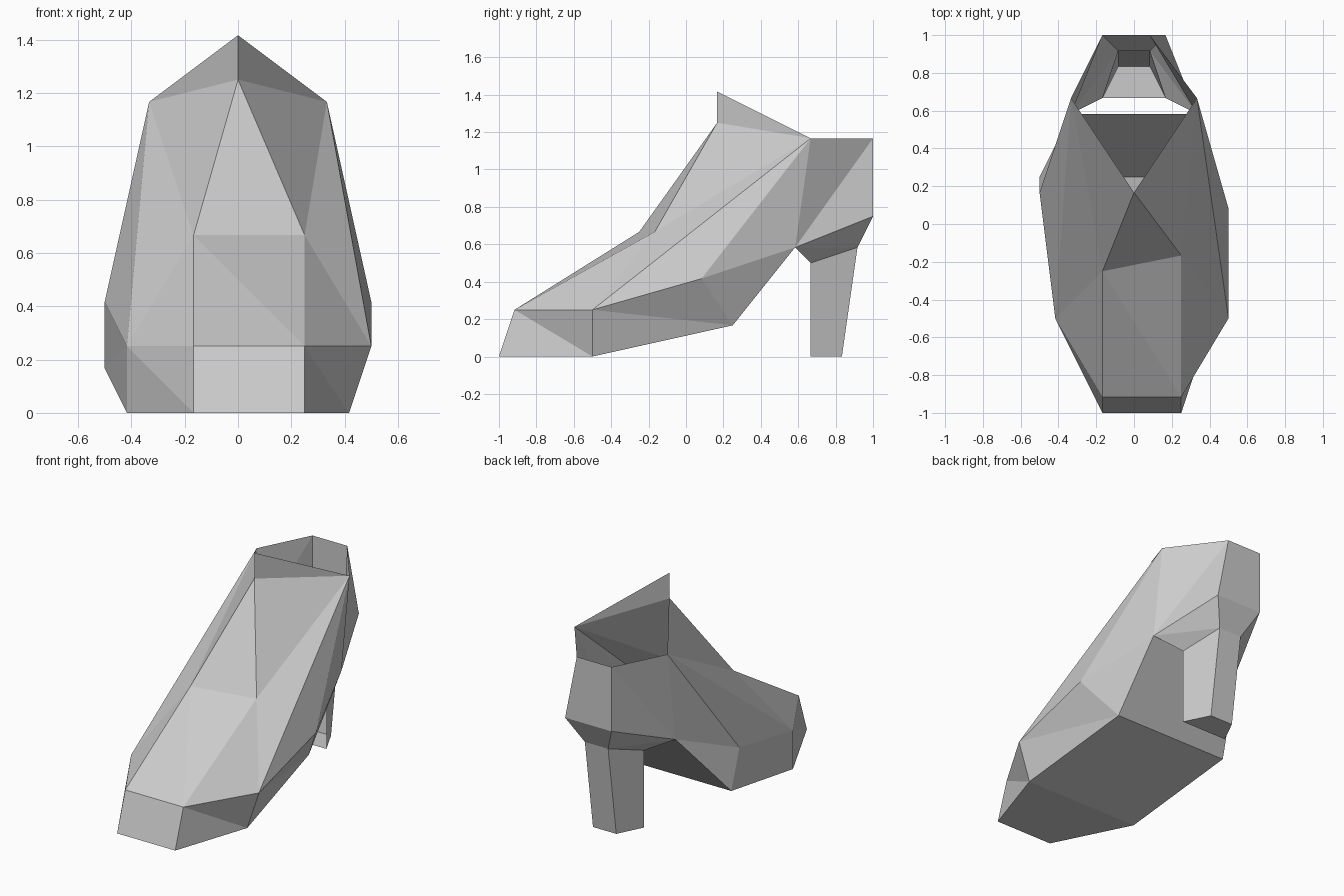
import bpy
from mathutils import Vector

cube = bpy.data.objects.get("Cube")
if cube:
    bpy.data.objects.remove(cube, do_unlink=True)

UNIT = 1 / 12
points = {}


def pair(name, left_x, right_x, y, z, right_y=None):
    """Store a left (+x) and right (-x) point, given in twelfths of a unit."""
    points[name + ".L"] = Vector((left_x, y, z)) * UNIT
    points[name + ".R"] = Vector((-right_x, y if right_y is None else right_y, z)) * UNIT


# Toe box, instep and ball of the foot
pair("toe_top", 3, 2, -11, 3)
pair("toe_base", 3, 2, -12, 0)
pair("instep", 3, 2, -2, 8, right_y=-3)
pair("ball_top", 6, 5, -6, 3)
pair("ball_base", 5, 5, -6, 0)
# Arch, ankle and back of the shoe
pair("arch_top", 6, 6, 1, 5, right_y=2)
pair("arch_base", 4, 6, 3, 2)
pair("arch_end", 4, 4, 7, 7)
pair("ankle", 4, 4, 8, 14)
pair("back_top", 1, 2, 12, 14)
pair("back_base", 2, 2, 12, 9)
# Heel post
pair("heel_front", 2, 2, 8, 6)
pair("heel_back", 1, 1, 11, 7)
pair("foot_front", 2, 2, 8, 0)
pair("foot_back", 1, 1, 10, 0)
# Throat and peak on the centre line
pair("throat", 0, 0, 2, 15)
pair("peak", 0, 0, 2, 17)

grey = bpy.data.materials.new("light_grey")
grey.use_nodes = True
color = (0.6, 0.6, 0.6, 1)
grey.diffuse_color = color
grey.node_tree.nodes["Principled BSDF"].inputs["Base Color"].default_value = color


def sides(*faces):
    """Repeat faces on both sides, turning the winding round on the right."""
    out = []
    for face in faces:
        names = face.split()
        out.append([n + ".L" for n in names])
        out.append([n + ".R" for n in reversed(names)])
    return out


def one_side(side, *faces):
    both = sides(*faces)
    return both[0::2] if side == "L" else both[1::2]


def span(low, high):
    """Panel joining the two sides between a pair of points and the next."""
    return [low + ".L", low + ".R", high + ".R", high + ".L"]


def build(name, faces):
    used = sorted({n for face in faces for n in face})
    mesh = bpy.data.meshes.new(name)
    mesh.from_pydata([points[n] for n in used], [],
                     [[used.index(n) for n in face] for face in faces])
    mesh.materials.append(grey)
    mesh.update()
    obj = bpy.data.objects.new(name, mesh)
    bpy.context.collection.objects.link(obj)
    return obj


# Upper: folded side panels, toe cap, instep and back panel
upper = sides(
    "throat instep ankle",
    "ankle instep ball_top",
    "instep toe_top ball_top",
    "ankle ball_top arch_top",
    "ball_top ball_base arch_base",
    "ball_top arch_base arch_top",
    "ankle arch_top arch_end",
    "arch_top arch_base arch_end",
    "ankle arch_end back_top",
    "arch_end back_base back_top",
)
upper += one_side("L", "toe_top toe_base ball_base", "toe_top ball_base ball_top")
upper += one_side("R", "toe_top toe_base ball_top", "toe_base ball_base ball_top")
upper += [
    span("toe_base", "toe_top")[::-1],
    ["toe_top.R", "toe_top.L", "instep.R"],
    ["toe_top.L", "instep.L", "instep.R"],
    ["instep.R", "instep.L", "throat.L"],
    span("back_base", "back_top"),
]
build("upper", upper)

# Pointed flaps above the throat
build("ankle_flaps", sides("peak throat ankle"))

# Sole, stopping short of the heel
build("sole", [span("toe_base", "ball_base"),
               span("ball_base", "arch_base"),
               span("arch_base", "arch_end")])

# Heel seat and post, open towards the arch
build("heel", sides("arch_end heel_front heel_back",
                    "arch_end heel_back back_base",
                    "heel_front foot_front foot_back heel_back")
      + [span("heel_back", "back_base"),
         span("foot_back", "heel_back"),
         span("foot_front", "foot_back")])
